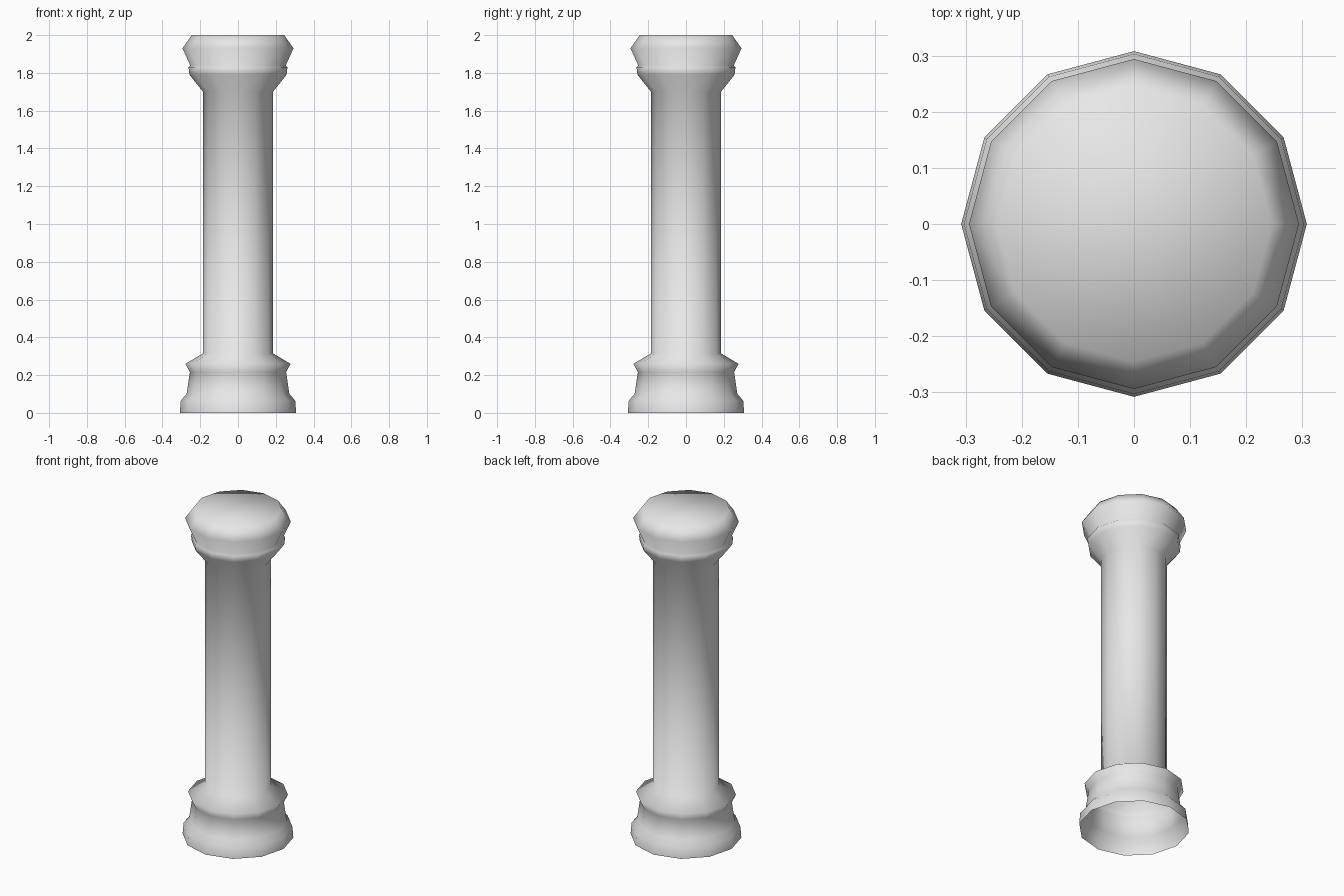
import bpy
import bmesh
from math import cos, sin, tau

SIDES = 12

cube = bpy.data.objects.get("Cube")
if cube:
    bpy.data.objects.remove(cube, do_unlink=True)

# Plain grey stone
stone = bpy.data.materials.new("grey_stone")
stone.use_nodes = True
grey = (0.8, 0.8, 0.8, 1.0)
stone.diffuse_color = grey
stone.node_tree.nodes["Principled BSDF"].inputs["Base Color"].default_value = grey

# Column outline as (radius, height), from the open foot up to the crown
foot = [(0.308, 0.0), (0.303, 0.065), (0.272, 0.1), (0.255, 0.215),
        (0.278, 0.26), (0.185, 0.315)]
crown = [(0.185, 1.7), (0.257, 1.79), (0.262, 1.83), (0.253, 1.84),
         (0.294, 1.93), (0.245, 2.0)]


def ring(bm, radius, height):
    return [bm.verts.new((radius * cos(tau * i / SIDES),
                          radius * sin(tau * i / SIDES), height))
            for i in range(SIDES)]


# Turned shell: foot, shaft and crown in one smooth surface
bm = bmesh.new()
rings = [ring(bm, r, z) for r, z in foot + crown]
for low, high in zip(rings, rings[1:]):
    for i in range(SIDES):
        j = (i + 1) % SIDES
        bm.faces.new((low[i], low[j], high[j], high[i]))

# Closed flat top
bm.faces.new(rings[-1])

for face in bm.faces:
    face.smooth = True

mesh = bpy.data.meshes.new("column")
bm.to_mesh(mesh)
bm.free()
mesh.materials.append(stone)
column = bpy.data.objects.new("column", mesh)
bpy.context.collection.objects.link(column)
